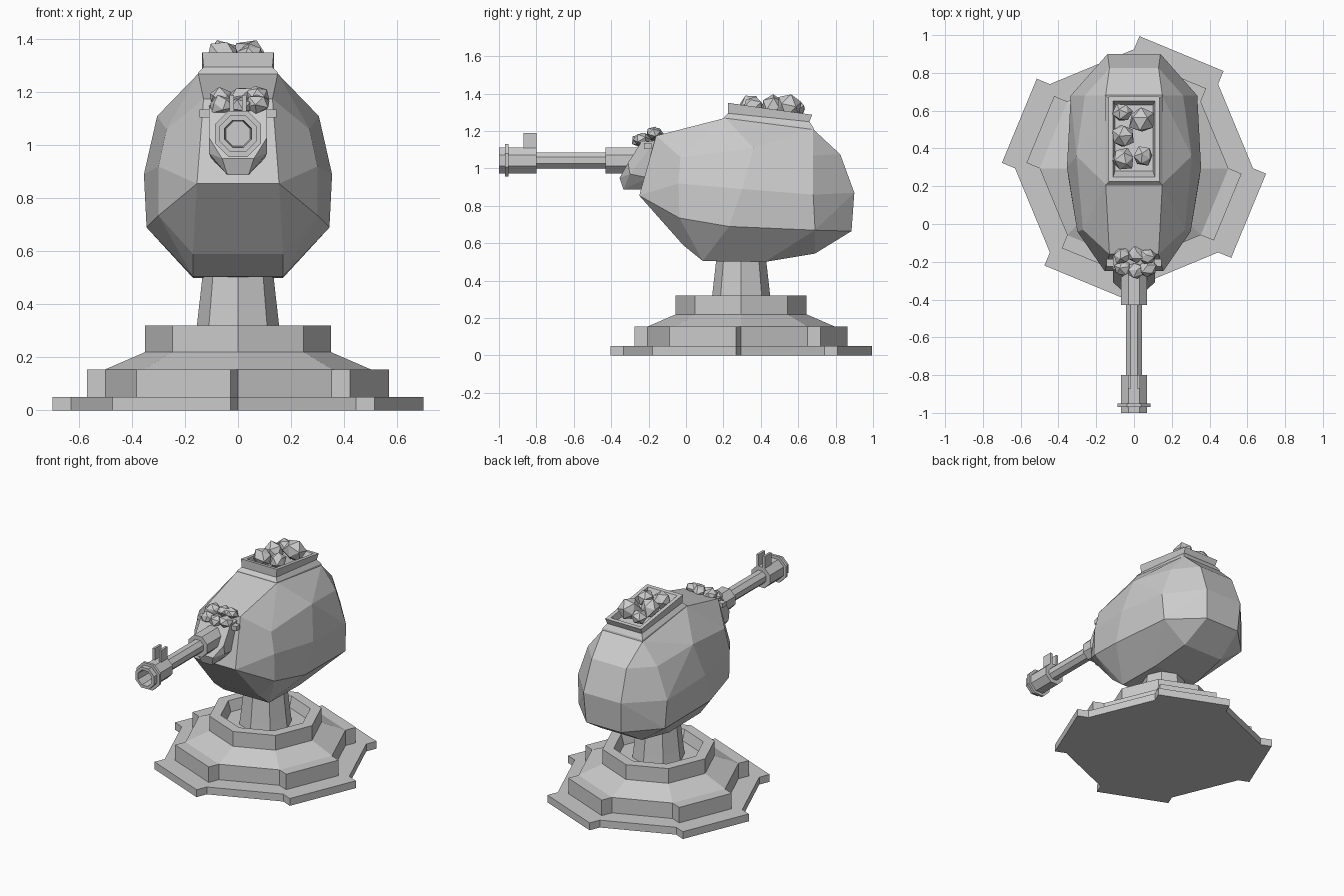
import bpy, bmesh, math, random
from mathutils import Vector, Matrix

if "Cube" in bpy.data.objects:
    bpy.data.objects.remove(bpy.data.objects["Cube"])

random.seed(4)
CY = 0.295   # centre of the pedestal in y
AZ = 1.043   # height of the barrel axis


def finish(bm, name):
    bmesh.ops.recalc_face_normals(bm, faces=bm.faces[:])
    me = bpy.data.meshes.new(name)
    bm.to_mesh(me)
    bm.free()
    ob = bpy.data.objects.new(name, me)
    bpy.context.collection.objects.link(ob)
    return ob


def loft(name, rings):
    """Skin a list of equal-length rings and cap both ends."""
    bm = bmesh.new()
    loops = [[bm.verts.new(p) for p in r] for r in rings]
    n = len(loops[0])
    for a, b in zip(loops, loops[1:]):
        for i in range(n):
            j = (i + 1) % n
            bm.faces.new((a[i], a[j], b[j], b[i]))
    bm.faces.new(loops[0])
    bm.faces.new(loops[-1])
    return finish(bm, name)


def hull(name, half):
    """Convex hull of points mirrored across x."""
    bm = bmesh.new()
    for x, y, z in half:
        bm.verts.new((x, y, z))
        bm.verts.new((-x, y, z))
    res = bmesh.ops.convex_hull(bm, input=bm.verts[:])
    loose = [v for v in bm.verts if not v.link_faces]
    bmesh.ops.delete(bm, geom=loose, context='VERTS')
    bmesh.ops.dissolve_limit(bm, angle_limit=math.radians(4),
                             verts=bm.verts[:], edges=bm.edges[:])
    return finish(bm, name)


def octagon_z(r, z):
    return [(r * math.cos(i * math.pi / 4), CY + r * math.sin(i * math.pi / 4), z)
            for i in range(8)]


def octagon_y(r, y):
    return [(r * math.cos((i + .5) * math.pi / 4), y, AZ + r * math.sin((i + .5) * math.pi / 4))
            for i in range(8)]


def notched(r, off, z):
    """Octagon with every other side pushed outward."""
    pts = []
    for k in range(4):
        a, b = math.radians(45 + 90 * k), math.radians(90 + 90 * k)
        m = (a + b) / 2
        ox, oy = off * math.cos(m), off * math.sin(m)
        p = (r * math.cos(a), CY + r * math.sin(a))
        q = (r * math.cos(b), CY + r * math.sin(b))
        pts += [(*p, z), (p[0] + ox, p[1] + oy, z), (q[0] + ox, q[1] + oy, z), (*q, z)]
    return pts


def rock(name, loc, size):
    bm = bmesh.new()
    bmesh.ops.create_icosphere(bm, subdivisions=1, radius=1)
    turn = Matrix.Rotation(random.uniform(0, 6), 3, 'Z') @ Matrix.Rotation(random.uniform(0, 6), 3, 'X')
    for v in bm.verts:
        p = turn @ v.co * random.uniform(.88, 1.12)
        v.co = Vector(loc) + Vector(p[i] * size[i] for i in range(3))
    return finish(bm, name)


def box(name, lo, hi):
    ring = lambda z: [(lo[0], lo[1], z), (hi[0], lo[1], z), (hi[0], hi[1], z), (lo[0], hi[1], z)]
    return loft(name, [ring(lo[2]), ring(hi[2])])


# Stepped pedestal with a recessed well
loft("base_slab", [notched(.63, .075, 0), notched(.63, .075, .05)])
loft("base_step", [notched(.50, .075, .05), notched(.50, .075, .155)])
loft("base_crown", [octagon_z(r, z) for r, z in
                    [(.50, .15), (.50, .155), (.35, .22), (.35, .32), (.28, .32), (.26, .25)]])
loft("column", [octagon_z(.165, .24), octagon_z(.155, .32), octagon_z(.128, .56)])

# Faceted egg-shaped body
hull("body", [
    (.13, -.16, 1.175), (.15, .21, 1.27), (.15, .68, 1.21),
    (.27, -.03, 1.06), (.305, .36, 1.11), (.26, .68, 1.07), (.13, .825, 1.075),
    (.155, -.25, .855), (.30, -.04, .92), (.355, .30, .89), (.335, .68, .86), (.14, .90, .87),
    (.30, -.035, .735), (.345, .23, .69), (.325, .69, .67), (.13, .885, .665),
    (.17, -.015, .59), (.17, .09, .505), (.17, .42, .50), (.15, .69, .545)])


# Open hopper on the sloping top, holding rocks
def hopper_ring(hx, y0, y1, z0, z1):
    return [(-hx, y0, z0), (hx, y0, z0), (hx, y1, z1), (-hx, y1, z1)]


loft("hopper", [hopper_ring(.155, .20, .685, 1.25, 1.19),
                hopper_ring(.15, .205, .68, 1.275, 1.22),
                hopper_ring(.13, .225, .66, 1.295, 1.25),
                hopper_ring(.135, .225, .675, 1.35, 1.287),
                hopper_ring(.11, .25, .65, 1.347, 1.29),
                hopper_ring(.10, .28, .63, 1.29, 1.25)])
for i, (x, y, z, s) in enumerate([(-.06, .59, 1.32, .052), (.04, .55, 1.33, .07), (-.06, .465, 1.33, .064),
                                  (-.055, .345, 1.34, .063), (.05, .36, 1.335, .055)]):
    rock(f"hopper_rock_{i}", (x, y, z), (s, s, s))

# Barrel mount with side pegs and a pile of rocks
hull("barrel_mount", [(.11, -.16, 1.15), (.11, -.24, 1.14), (.11, -.31, 1.03), (.11, -.30, .97),
                      (.10, -.20, .95), (.06, -.355, .95), (.04, -.335, .888), (.04, -.24, .888)])
box("mount_peg", (-.145, -.225, 1.105), (.145, -.185, 1.135))
for i, (x, y, z) in enumerate([(-.065, -.17, 1.18), (.01, -.165, 1.185), (.07, -.175, 1.19),
                               (-.06, -.235, 1.15), (.01, -.245, 1.15), (.07, -.235, 1.155)]):
    rock(f"mount_rock_{i}", (x, y, z), (.05, .045, .038))

# Octagonal barrel with hollow muzzle and collar
loft("barrel_sleeve", [octagon_y(.075, -.43), octagon_y(.075, -.25)])
loft("barrel_tube", [octagon_y(.046, -.82), octagon_y(.046, -.40)])
loft("muzzle", [octagon_y(r, y) for r, y in
                [(.075, -.80), (.075, -.95), (.094, -.95), (.094, -.968),
                 (.075, -.968), (.075, -1.0), (.055, -1.0), (.05, -.88)]])

# Twin sight blades
for side, x in (("left", -.024), ("right", .024)):
    box(f"sight_{side}", (x - .008, -.87, 1.09), (x + .008, -.80, 1.19))
